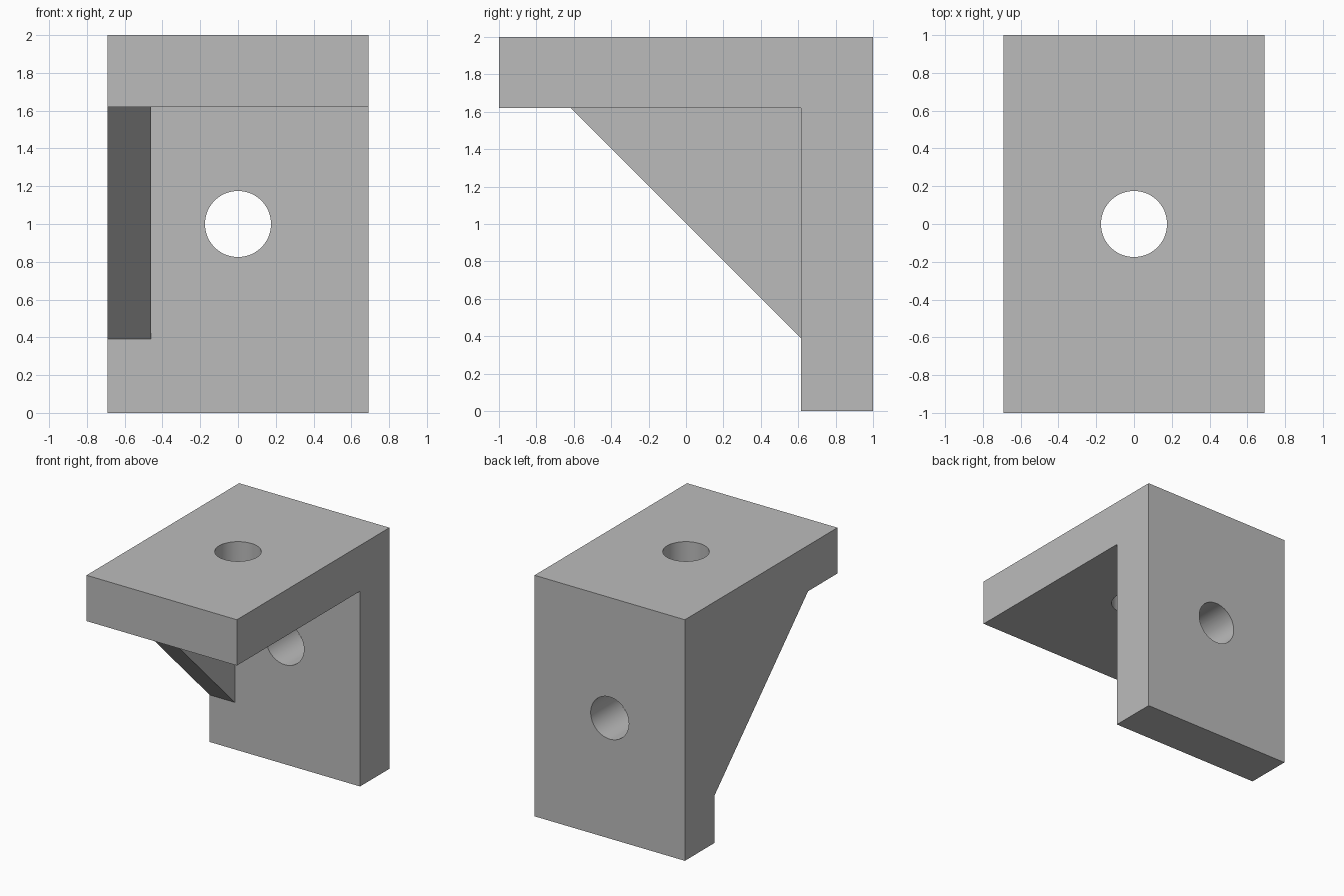
import bpy
import bmesh
import math

old = bpy.data.objects.get("Cube")
if old:
    bpy.data.objects.remove(old, do_unlink=True)

HALF_W = 0.69    # half width of the bracket
INNER_X = -0.46  # inner face of the gusset
LEG_Y = 0.615    # front face of the upright
SHELF_Z = 1.62   # underside of the shelf
HOLE_R = 0.175

grey = bpy.data.materials.new("plain grey")
grey.use_nodes = True
colour = (0.5, 0.5, 0.5, 1)
grey.diffuse_color = colour
grey.node_tree.nodes["Principled BSDF"].inputs["Base Color"].default_value = colour


def extrude_profile(name, points, x0, x1):
    """Extrude a y-z profile along x."""
    bm = bmesh.new()
    face = bm.faces.new([bm.verts.new((x0, y, z)) for y, z in points])
    result = bmesh.ops.extrude_face_region(bm, geom=[face])
    moved = [v for v in result["geom"] if isinstance(v, bmesh.types.BMVert)]
    bmesh.ops.translate(bm, verts=moved, vec=(x1 - x0, 0, 0))
    bmesh.ops.recalc_face_normals(bm, faces=bm.faces)
    mesh = bpy.data.meshes.new(name)
    bm.to_mesh(mesh)
    bm.free()
    mesh.materials.append(grey)
    obj = bpy.data.objects.new(name, mesh)
    bpy.context.collection.objects.link(obj)
    return obj


def hole_cutter(name, location, tilt):
    bpy.ops.mesh.primitive_cylinder_add(vertices=64, radius=HOLE_R, depth=0.6,
                                        location=location, rotation=(tilt, 0, 0))
    obj = bpy.context.object
    obj.name = name
    obj.hide_render = True
    obj.data.materials.append(grey)
    return obj


def combine(target, other, operation):
    """Apply a boolean and discard the second body."""
    mod = target.modifiers.new(other.name, "BOOLEAN")
    mod.operation = operation
    mod.solver = "EXACT"
    mod.object = other
    bpy.context.view_layer.objects.active = target
    bpy.ops.object.modifier_apply(modifier=mod.name)
    bpy.data.objects.remove(other, do_unlink=True)


# Shelf and upright as one L-shaped body
bracket = extrude_profile("angle_bracket", [
    (-1, 2), (1, 2), (1, 0), (LEG_Y, 0), (LEG_Y, SHELF_Z), (-1, SHELF_Z),
], -HALF_W, HALF_W)

# Triangular gusset along one side
gusset = extrude_profile("gusset", [
    (-LEG_Y, SHELF_Z), (LEG_Y, SHELF_Z), (LEG_Y, 0.39),
], -HALF_W, INNER_X)
combine(bracket, gusset, "UNION")

# Bolt holes through the shelf and the upright
combine(bracket, hole_cutter("shelf_hole", (0, 0, 1.8), 0), "DIFFERENCE")
combine(bracket, hole_cutter("upright_hole", (0, 0.8, 1), math.pi / 2), "DIFFERENCE")

# Smooth hole walls, crisp edges
bpy.ops.object.select_all(action="DESELECT")
bracket.select_set(True)
bpy.context.view_layer.objects.active = bracket
bpy.ops.object.shade_smooth_by_angle(angle=math.radians(30))
